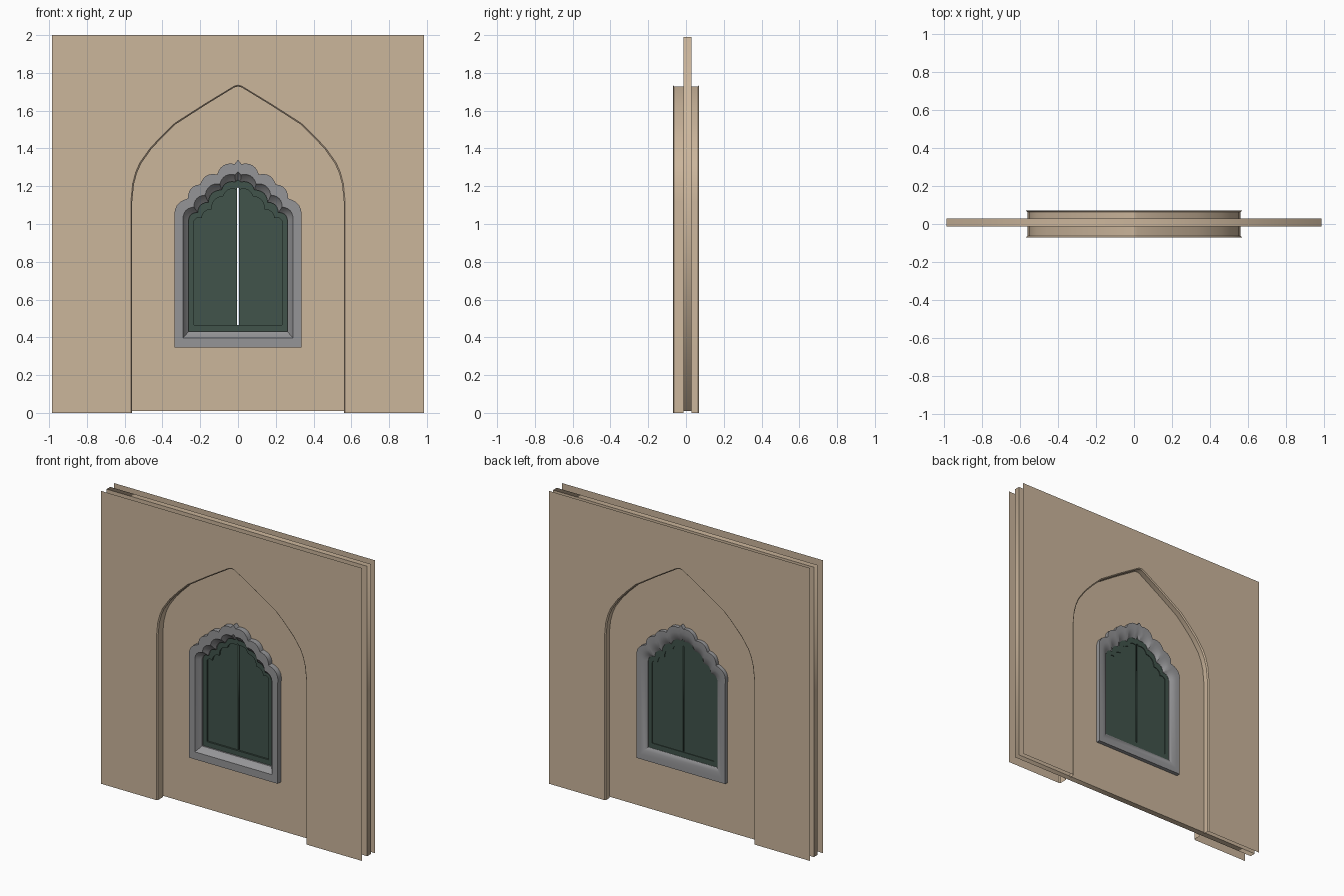
import bpy, bmesh, math
from mathutils import Vector

if "Cube" in bpy.data.objects:
    bpy.data.objects.remove(bpy.data.objects["Cube"])


def material(name, rgb):
    m = bpy.data.materials.new(name)
    m.diffuse_color = (*rgb, 1)
    m.use_nodes = True
    m.node_tree.nodes["Principled BSDF"].inputs["Base Color"].default_value = m.diffuse_color
    return m


PLASTER = material("tan plaster", (0.60, 0.465, 0.33))
STONE = material("grey stone", (0.30, 0.30, 0.31))
GREEN = material("dark green paint", (0.052, 0.088, 0.070))


def link(name, mesh, mat):
    ob = bpy.data.objects.new(name, mesh)
    bpy.context.collection.objects.link(ob)
    mesh.materials.clear()
    mesh.materials.append(mat)
    return ob


def plate(name, outlines, y0, y1, mat, flip=False):
    """Flat x/z outlines (later ones are holes) filled and extruded from y0 to y1."""
    cu = bpy.data.curves.new(name, 'CURVE')
    cu.dimensions = '2D'
    cu.fill_mode = 'BOTH'
    cu.extrude = (y1 - y0) / 2
    for pts in outlines:
        s = cu.splines.new('POLY')
        s.points.add(len(pts) - 1)
        for p, (x, z) in zip(s.points, pts):
            p.co = (x, z, 0, 1)
        s.use_cyclic_u = True
    tmp = bpy.data.objects.new(name + "_curve", cu)
    bpy.context.collection.objects.link(tmp)
    bpy.context.view_layer.update()
    dg = bpy.context.evaluated_depsgraph_get()
    me = bpy.data.meshes.new_from_object(tmp.evaluated_get(dg))
    bpy.data.objects.remove(tmp)
    bm = bmesh.new()
    bm.from_mesh(me)
    for v in bm.verts:
        v.co = Vector((v.co.x, (y0 + y1) / 2 - v.co.z, v.co.y))
    if y1 > y0:
        bmesh.ops.remove_doubles(bm, verts=bm.verts, dist=1e-5)
        bmesh.ops.recalc_face_normals(bm, faces=bm.faces)
    else:
        bm.normal_update()
        for f in bm.faces:
            if (f.normal.y > 0) != flip:
                f.normal_flip()
    bm.to_mesh(me)
    bm.free()
    return link(name, me, mat)


def loft(name, rings, mat, closed):
    """Skin between rings of 3D points; closed joins both directions."""
    bm = bmesh.new()
    vs = [[bm.verts.new(p) for p in r] for r in rings]
    n, m = len(rings), len(rings[0])
    for a in range(n if closed else n - 1):
        for i in range(m if closed else m - 1):
            b, j = (a + 1) % n, (i + 1) % m
            bm.faces.new((vs[a][i], vs[a][j], vs[b][j], vs[b][i]))
    if closed:
        bmesh.ops.recalc_face_normals(bm, faces=bm.faces)
    me = bpy.data.meshes.new(name)
    bm.to_mesh(me)
    bm.free()
    ob = link(name, me, mat)
    bpy.context.view_layer.objects.active = ob
    ob.select_set(True)
    bpy.ops.object.shade_smooth_by_angle(angle=math.radians(25))
    ob.select_set(False)
    return ob


def mirrored(half):
    """Right half, ending on x = 0, continued down the left side."""
    return half + [(-x, z) for x, z in reversed(half[:-1])]


# Cusped window outline, blended from outer edge (t=0) to inner edge (t=1)
OUTER = [(0.335, 1.03), (0.265, 1.135), (0.20, 1.21), (0.11, 1.262), (0.018, 1.318), (0, 1.34)]
INNER = [(0.262, 1.02), (0.213, 1.06), (0.157, 1.115), (0.087, 1.18), (0.014, 1.222), (0, 1.235)]


def window_half(t):
    c = [Vector(a).lerp(Vector(b), t) for a, b in zip(OUTER, INNER)]
    pts = [(c[0].x, 0.345 + 0.085 * t)]
    for a, b in zip(c[:-2], c[1:-1]):
        d = b - a
        ctrl = (a + b) / 2 + Vector((d.y, -d.x)) * 0.45
        for k in range(6):
            u = k / 6
            p = a * (1 - u) ** 2 + ctrl * 2 * u * (1 - u) + b * u * u
            pts.append((p.x, p.y))
    return pts + [tuple(c[-2]), (0, c[-1].y)]


def window(t):
    return mirrored(window_half(t))


# Pointed niche arch
ARCH = mirrored([(0.56, 0), (0.56, 1.12), (0.551, 1.21), (0.535, 1.27), (0.513, 1.32),
                 (0.46, 1.395), (0.40, 1.46), (0.33, 1.528), (0.175, 1.628),
                 (0.02, 1.723), (0, 1.728)])
LIP = [(x * 1.012, z * 1.004) for x, z in ARCH]


def at(pts, y):
    return [(x, y, z) for x, z in pts]


W, D, C0, C1 = 0.985, 0.07, -0.012, 0.028

# Core wall with window hole
plate("core_wall", [[(-W, 0.01), (W, 0.01), (W, 1.99), (-W, 1.99)], window(0.5)], C0, C1, PLASTER)

# Thin outer skins with the niche cut out, on both sides
skin = [(W, 0), (W, 2), (-W, 2), (-W, 0)] + LIP[::-1]
plate("front_skin", [skin], -D, -D, PLASTER)
plate("back_skin", [skin], D, D, PLASTER, flip=True)

# Niche reveals with a slightly eased lip
loft("front_reveal", [at(LIP, -D), at(ARCH, -D + 0.007), at(ARCH, C0)], PLASTER, False)
loft("back_reveal", [at(ARCH, C1), at(ARCH, D - 0.007), at(LIP, D)], PLASTER, False)

# Stone window surround: moulded section swept round the cusped outline
section = [(0, -0.05), (0.6, -0.05), (0.7, -0.036), (1, -0.014), (1, 0.034),
           (0.75, 0.048), (0.4, 0.055), (0, 0.055)]
loft("window_surround", [at(window(t), y) for t, y in section], STONE, True)

# Green casing and two shutter leaves with a fine slit between
casing = [(1, -0.004), (1.4, -0.004), (1.4, 0.032), (1, 0.032)]
loft("shutter_casing", [at(window(t), y) for t, y in casing], GREEN, True)
leaf = [(0.004, window_half(1.4)[0][1])] + window_half(1.4)[:-1] + [(0.004, window_half(1.4)[-1][1])]
for side, s in (("right", 1), ("left", -1)):
    plate(side + "_shutter", [[(s * x, z) for x, z in leaf]], 0.008, 0.027, GREEN)
